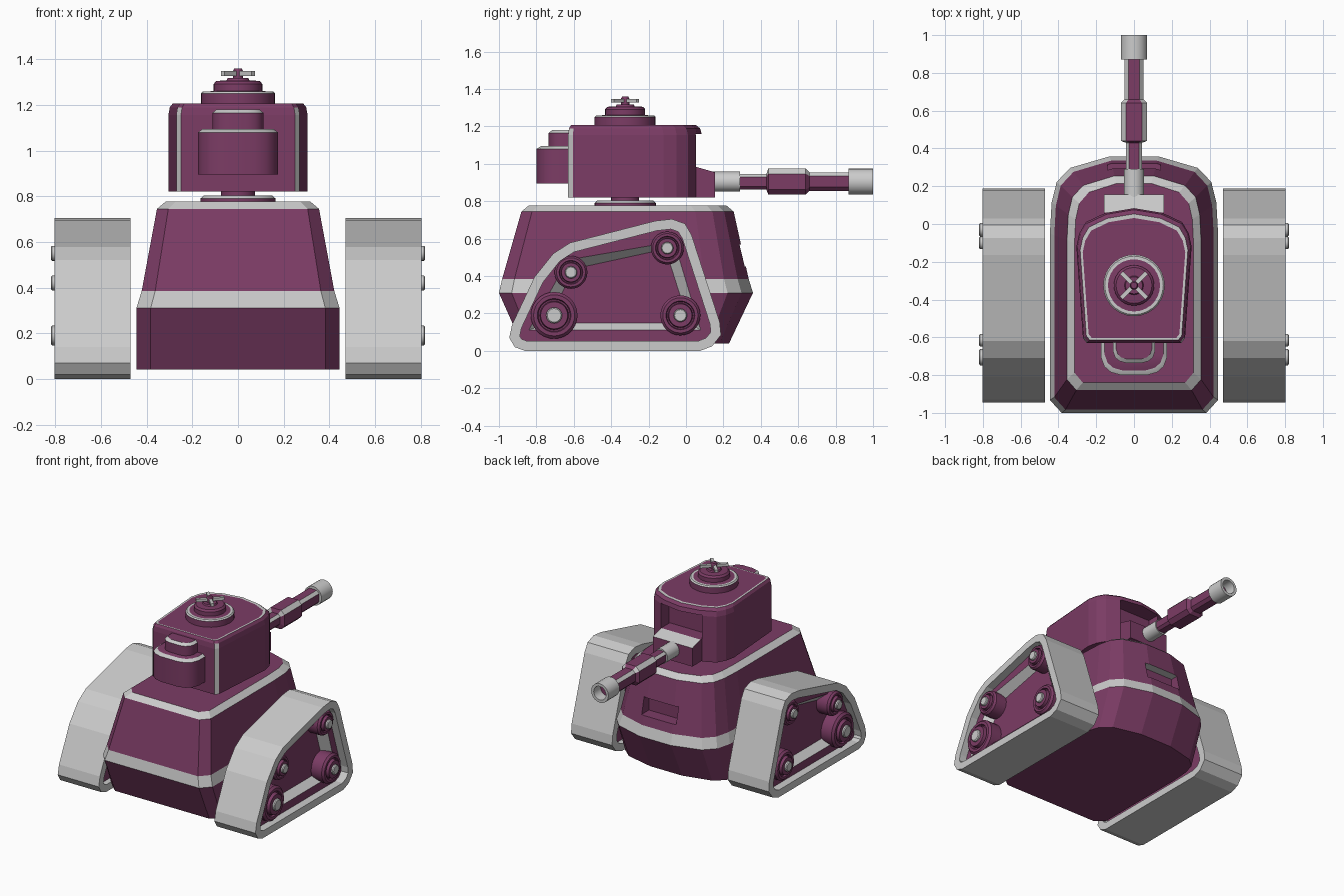
import bpy, bmesh, math
from mathutils import Vector

if "Cube" in bpy.data.objects:
    bpy.data.objects.remove(bpy.data.objects["Cube"])

dark = bpy.data.materials.new("plum_paint")
dark.diffuse_color = (0.2, 0.045, 0.13, 1)
dark.use_nodes = True
dark.node_tree.nodes["Principled BSDF"].inputs["Base Color"].default_value = dark.diffuse_color
light = bpy.data.materials.new("grey_trim")
light.diffuse_color = (0.8, 0.8, 0.8, 1)
light.use_nodes = True
light.node_tree.nodes["Principled BSDF"].inputs["Base Color"].default_value = light.diffuse_color
D, L = 0, 1


def loft(name, rings, bands, caps=(D, D), closed=False, smooth=False, mirror=False):
    """Skin equal-length rings; bands holds a material index (or list per side) per band."""
    bm = bmesh.new()
    vs = [[bm.verts.new(p) for p in r] for r in rings]
    n, count = len(rings[0]), len(rings)
    if not isinstance(bands, (list, tuple)):
        bands = [bands] * count
    for k in range(count if closed else count - 1):
        a, b = vs[k], vs[(k + 1) % count]
        for i in range(n):
            j = (i + 1) % n
            f = bm.faces.new((a[i], a[j], b[j], b[i]))
            m = bands[k]
            f.material_index = m[i] if isinstance(m, (list, tuple)) else m
    if not closed:
        for r, m in ((vs[0], caps[0]), (vs[-1], caps[1])):
            bm.faces.new(r).material_index = m
    bmesh.ops.recalc_face_normals(bm, faces=bm.faces)
    me = bpy.data.meshes.new(name)
    bm.to_mesh(me)
    bm.free()
    me.materials.append(dark)
    me.materials.append(light)
    if smooth:
        me.shade_smooth()
        me.set_sharp_from_angle(angle=math.radians(32))
    ob = bpy.data.objects.new(name, me)
    bpy.context.collection.objects.link(ob)
    if mirror:
        ob.modifiers.new("mirror", "MIRROR")
    return ob


def carve(ob, cutter):
    """Subtract a cutter and throw it away."""
    cutter.hide_render = True
    mod = ob.modifiers.new("cut", "BOOLEAN")
    mod.operation, mod.object, mod.solver = "DIFFERENCE", cutter, "EXACT"
    bpy.context.view_layer.objects.active = ob
    bpy.ops.object.modifier_move_to_index(modifier="cut", index=0)
    bpy.ops.object.modifier_apply(modifier="cut")
    bpy.data.objects.remove(cutter)


def sym(half):
    """Complete a half outline across x = 0."""
    return half + [(-x, y) for x, y in reversed(half) if x > 0]


def at_z(outline, z):
    return [(x, y, z) for x, y in outline]


def at_x(outline, x):
    return [(x, y, z) for y, z in outline]


def box(name, x, y0, y1, z0, z1, caps=(D, D)):
    o = [(x, y0), (x, y1), (-x, y1), (-x, y0)]
    return loft(name, [at_z(o, z0), at_z(o, z1)], D, caps)


def lathe(name, axis, c, prof, bands=D, caps=(D, D), n=28, mirror=False):
    """Turned part: prof is (radius, position along axis)."""
    rings = []
    for r, h in prof:
        ring = []
        for i in range(n):
            a = 2 * math.pi * i / n
            u, v = r * math.cos(a), r * math.sin(a)
            p = {"X": (h, u, v), "Y": (u, h, v), "Z": (u, v, h)}[axis]
            ring.append(Vector(p) + Vector(c))
        rings.append(ring)
    return loft(name, rings, bands, caps, smooth=True, mirror=mirror)


def inset(poly, d):
    """Mitred inward offset of a counter-clockwise polygon."""
    out = []
    for i in range(len(poly)):
        a, b, c = (Vector(poly[(i + k) % len(poly)]) for k in (-1, 0, 1))
        e, f = (b - a).normalized(), (c - b).normalized()
        n1, n2 = Vector((-e.y, e.x)), Vector((-f.y, f.x))
        out.append(tuple(b + (n1 + n2) * d / (1 + n1.dot(n2))))
    return out


# Hull with two light bands and a vision slot
H = [(.29, 1), (.76, .955), (.92, .9), (.98, .82), (1, .7), (1, .05), (.86, 0)]
levels = [(.04, .445, -.88, .23), (.31, .445, -1, .358), (.385, .422, -.983, .335),
          (.745, .355, -.88, .255), (.778, .315, -.84, .215)]
hull = loft("hull", [at_z(sym([(x * w, a + (b - a) * t) for x, t in H]), z)
                     for z, w, a, b in levels], [D, L, D, L])
carve(hull, box("slot_cutter", .14, .23, .5, .45, .57, (D, L)))

# Track belts: hollow loops on both sides
track = [(-.86, 0), (.075, 0), (.14, .025), (.187, .085), (.18, .155), (.03, .62),
         (-.005, .68), (-.075, .705), (-.165, .695), (-.62, .578), (-.71, .52),
         (-.81, .395), (-.93, .14), (-.945, .07), (-.915, .02)]
inner = inset(track, .053)
loft("track_belts", [at_x(track, .47), at_x(track, .803), at_x(inner, .803), at_x(inner, .47)],
     L, closed=True, mirror=True)

# Side plates filling the belts, with a bevelled recess
plate = inset(track, .05)
plates = loft("track_plates", [at_x(plate, .51), at_x(plate, .745)], D, mirror=True)
rec_out = [(-.85, .107), (.085, .107), (-.06, .59), (-.61, .495), (-.665, .44)]
rec_in = [(-.74, .15), (.015, .15), (-.11, .545), (-.57, .445), (-.61, .42)]
carve(plates, loft("recess_cutter", [at_x(rec_out, .75), at_x(rec_in, .69)], L))

# Road wheels with grey hubs
for i, (y, z, R, h) in enumerate([(-.705, .19, .125, .043), (-.03, .19, .107, .036),
                                  (-.615, .42, .088, .033), (-.10, .55, .088, .033)]):
    lathe(f"wheel_{i+1}", "X", (0, y, z),
          [(R, .67), (R, .775), (.88 * R, .79), (.72 * R, .79), (.68 * R, .775),
           (.62 * R, .775), (.58 * R, .803), (h, .803)], mirror=True)
    lathe(f"wheel_hub_{i+1}", "X", (0, y, z), [(h, .79), (h, .814), (h * .85, .82)],
          L, (L, L), 16, True)

# Turret neck
C = (0, -.325, 0)
lathe("turret_neck", "Z", C, [(.165, .77), (.165, .79), (.15, .803), (.075, .803), (.075, .83)],
      [D, L, D, D])

# Turret shell with trim on the rear corners and around the roof
T = [(0, .085), (.15, .06), (.255, .01), (.29, -.05), (.305, -.12), (.27, -.605), (.25, -.63)]
corner = [L if i in (5, 7) else D for i in range(len(sym(T)))]
turret = loft("turret", [at_z(sym([(x * s, -.4 + (y + .4) * s) for x, y in T]), z)
                         for z, s in [(.82, 1), (1.155, 1), (1.19, .98), (1.207, .935), (1.207, .89)]],
              [corner, corner, D, L])
carve(turret, box("mantlet_cutter", .165, -.04, .3, .7, 1.16))

# Gun mantlet with a light sloping top
m_side = [(-.05, .82), (.155, .82), (.155, .955), (.06, .982), (-.05, .982)]
loft("mantlet", [at_x(m_side, -.16), at_x(m_side, .16)], [[D, D, L, D, D]])

# Gun barrel: sleeve, chamfered square sections, hollow muzzle
B = (0, 0, .905)
lathe("barrel_sleeve", "Y", B, [(.054, .13), (.054, .29)], L, (L, L), 20)


def chamfered(y, w):
    k = w * .6
    pts = [(w, -k), (w, k), (k, w), (-k, w), (-w, k), (-w, -k), (-k, -w), (k, -w)]
    return [(x, y, B[2] + z) for x, z in pts]


stripe = [D, L, D, L, D, D, D, D]
loft("barrel", [chamfered(y, w) for y, w in [(.28, .042), (.43, .042), (.44, .07), (.64, .07),
                                             (.66, .05), (.88, .05)]], [stripe] * 5)
lathe("muzzle", "Y", B, [(.07, .87), (.07, 1), (.05, 1), (.05, .92)], L, (L, D), 20)

# Rear stowage boxes with rounded backs
S = [(1, 0), (1, .5), (.9, .76), (.7, .92), (.4, 1)]
for name, lv in [("stowage_box", [(.895, .175, .19), (1.08, .175, .19), (1.095, .155, .165)]),
                 ("stowage_lid", [(1.07, .112, .125), (1.165, .112, .125), (1.18, .095, .105)])]:
    loft(name, [at_z(sym([(x * w, -.61 - t * d) for x, t in S]), z) for z, w, d in lv],
         [D, L], smooth=True)

# Roof hatch with trim ring, knob and cross handle
lathe("hatch", "Z", C, [(.163, 1.2), (.163, 1.25), (.155, 1.258), (.138, 1.258), (.107, 1.262),
                        (.107, 1.292), (.095, 1.305), (.05, 1.308), (.045, 1.318), (.022, 1.318),
                        (.022, 1.35), (.016, 1.36)], [D, L, L] + [D] * 9)
for i, a in enumerate((45, 135)):
    o = [(.095, .011), (-.095, .011), (-.095, -.011), (.095, -.011)]
    bar = loft(f"hatch_handle_{i+1}", [at_z(o, 1.328), at_z(o, 1.348)], L, (L, L))
    bar.location = C
    bar.rotation_euler.z = math.radians(a)
